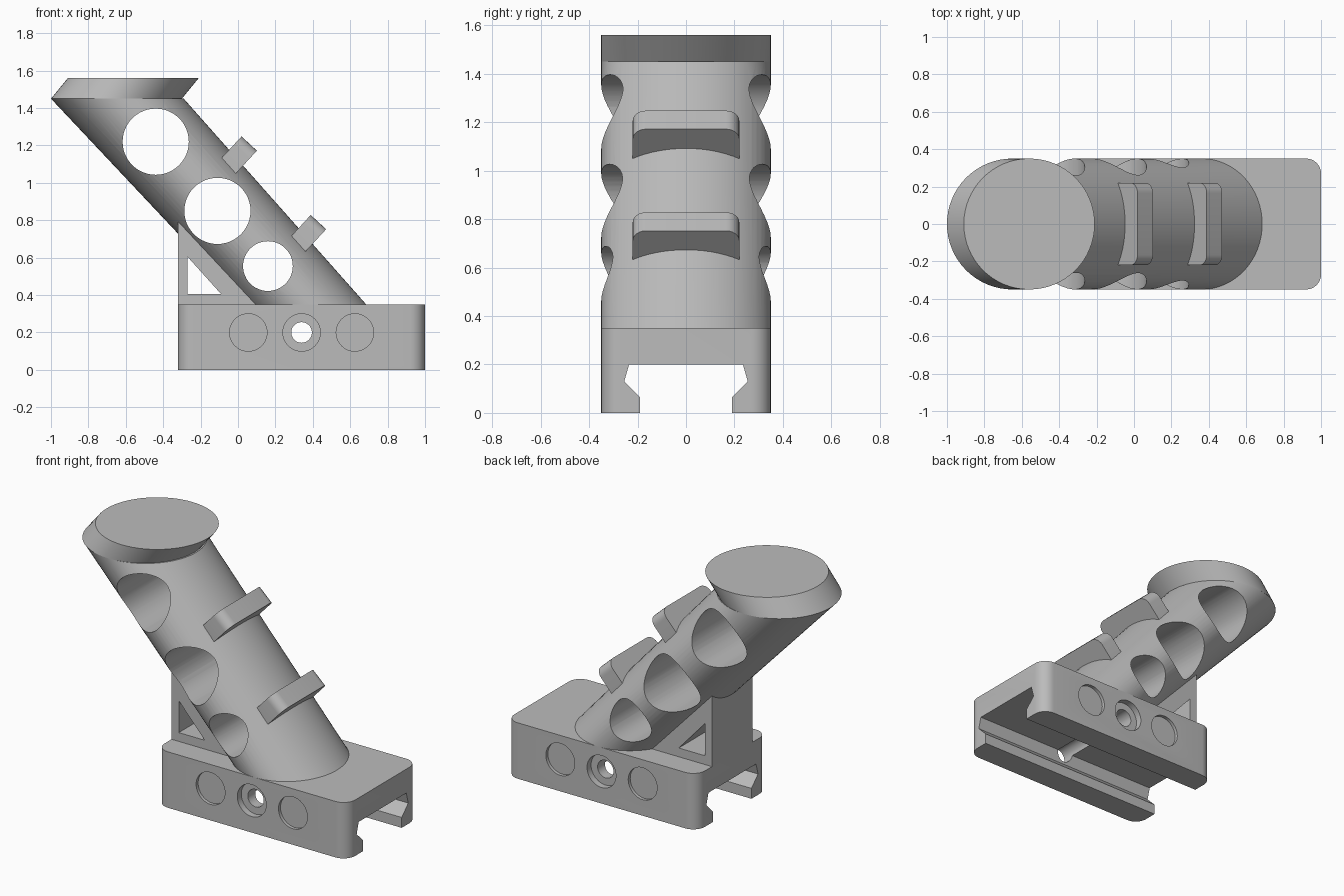
import bpy, bmesh, math
from mathutils import Vector

cube = bpy.data.objects.get("Cube")
if cube:
    bpy.data.objects.remove(cube, do_unlink=True)

grey = bpy.data.materials.new("matte grey")
grey.use_nodes = True
grey.diffuse_color = (0.5, 0.5, 0.5, 1)
grey.node_tree.nodes["Principled BSDF"].inputs["Base Color"].default_value = (0.5, 0.5, 0.5, 1)


def finish(name, bm):
    """Turn a bmesh into a grey object."""
    bmesh.ops.recalc_face_normals(bm, faces=bm.faces)
    mesh = bpy.data.meshes.new(name)
    bm.to_mesh(mesh)
    bm.free()
    mesh.materials.append(grey)
    obj = bpy.data.objects.new(name, mesh)
    bpy.context.collection.objects.link(obj)
    return obj


def loft(bottom, top):
    """Bmesh solid between two matching loops of points."""
    bm = bmesh.new()
    a = [bm.verts.new(p) for p in bottom]
    b = [bm.verts.new(p) for p in top]
    bm.faces.new(a)
    bm.faces.new(b)
    for i in range(len(a)):
        j = (i + 1) % len(a)
        bm.faces.new((a[i], a[j], b[j], b[i]))
    return bm


def ring(cx, rx, ry, z, n=64):
    turns = [2 * math.pi * i / n for i in range(n)]
    return [(cx + rx * math.cos(t), ry * math.sin(t), z) for t in turns]


def prism_y(outline, y0, y1):
    """Extrude an (x, z) outline along y."""
    return loft([(x, y0, z) for x, z in outline], [(x, y1, z) for x, z in outline])


def disc_y(x, z, r, y0, y1, n=48):
    turns = [2 * math.pi * i / n for i in range(n)]
    return prism_y([(x + r * math.cos(t), z + r * math.sin(t)) for t in turns], y0, y1)


def cut(obj, cutters):
    """Subtract each cutter solid, then discard it."""
    bpy.context.view_layer.objects.active = obj
    for bm in cutters:
        tool = finish("cutter", bm)
        tool.hide_render = True
        mod = obj.modifiers.new("cut", 'BOOLEAN')
        mod.operation = 'DIFFERENCE'
        mod.solver = 'EXACT'
        mod.object = tool
        bpy.ops.object.modifier_apply(modifier=mod.name)
        bpy.data.objects.remove(tool, do_unlink=True)


def smooth(obj):
    bpy.ops.object.select_all(action='DESELECT')
    obj.select_set(True)
    bpy.context.view_layer.objects.active = obj
    bpy.ops.object.shade_smooth_by_angle(angle=math.radians(30))


# Rail clamp base with rounded upright corners
bm = prism_y([(-0.32, 0), (1, 0), (1, 0.35), (-0.32, 0.35)], -0.35, 0.35)
upright = [e for e in bm.edges if abs(e.verts[0].co.z - e.verts[1].co.z) > 0.1]
bmesh.ops.bevel(bm, geom=upright, offset=0.08, segments=8, profile=0.5, affect='EDGES')
base = finish("rail_base", bm)

# Rail channel, bolt hole and side recesses
half = [(0.19, -0.1), (0.19, 0.065), (0.255, 0.13), (0.235, 0.2)]
channel = half + [(-y, z) for y, z in reversed(half)]
cutters = [loft([(-0.5, y, z) for y, z in channel], [(1.2, y, z) for y, z in channel]),
           disc_y(0.34, 0.2, 0.055, -0.5, 0.5)]
for side in (-1, 1):
    for x, depth in ((0.055, 0.02), (0.34, 0.04), (0.625, 0.02)):
        cutters.append(disc_y(x, 0.2, 0.1, side * (0.35 - depth), side * 0.45))
cut(base, cutters)
smooth(base)

# Slanted grip with three through holes
grip = finish("grip", loft(ring(0.365, 0.325, 0.35, 0.345), ring(-0.645, 0.355, 0.35, 1.45)))
cut(grip, [disc_y(x, z, r, -0.5, 0.5) for x, z, r in
           ((-0.44, 1.22, 0.177), (-0.11, 0.85, 0.177), (0.16, 0.555, 0.133))])
smooth(grip)

# End cap leaning the other way
cap = finish("grip_cap", loft(ring(-0.65, 0.35, 0.35, 1.45), ring(-0.56, 0.35, 0.35, 1.56)))
smooth(cap)

# Finger ridges across the grip, with rounded outer corners
out = Vector((0.68, 0, 0.735))
along = Vector((0.735, 0, -0.68))
for name, x, z in (("upper_finger_ridge", 0.06, 1.21), ("lower_finger_ridge", 0.43, 0.79)):
    tip = Vector((x, 0, z))
    outline = [(-0.22, -0.2)]
    for side in (-1, 1):
        for i in range(7):
            t = math.pi / 2 * (i / 6 if side < 0 else 1 - i / 6)
            outline.append((side * (0.165 + 0.055 * math.cos(t)), 0.055 * (math.sin(t) - 1)))
    outline.append((0.22, -0.2))
    loops = [[tip + out * d + along * s + Vector((0, y, 0)) for y, d in outline]
             for s in (-0.056, 0.056)]
    smooth(finish(name, loft(*loops)))

# Rear support web with a triangular window
web = finish("support_web", prism_y([(-0.32, 0.34), (0.11, 0.34), (-0.32, 0.82)], -0.2, 0.2))
cut(web, [prism_y([(-0.27, 0.405), (-0.09, 0.405), (-0.27, 0.605)], -0.4, 0.4)])
